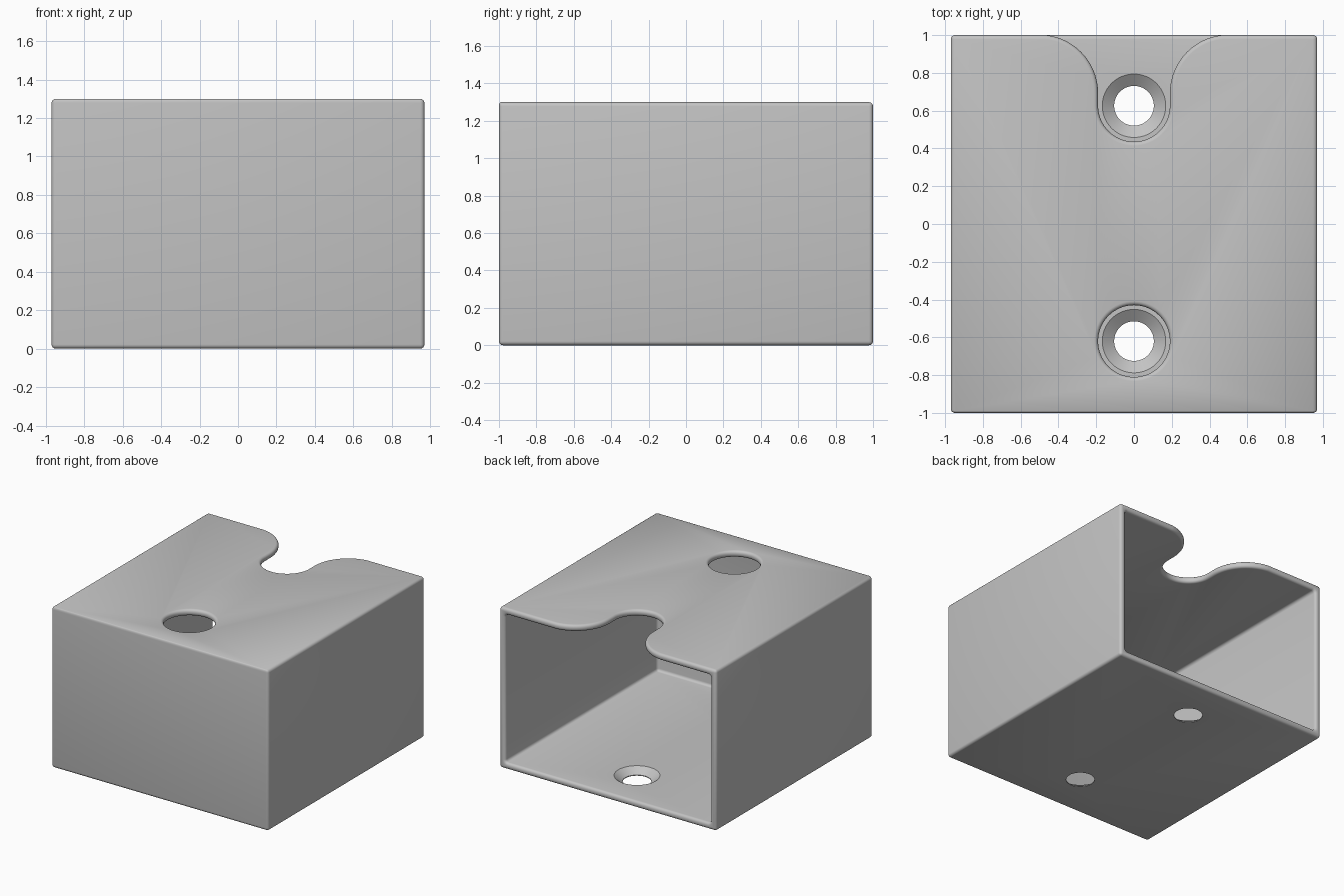
import bpy, bmesh
from math import sin, cos, pi, radians

old = bpy.data.objects.get("Cube")
if old:
    bpy.data.objects.remove(old, do_unlink=True)

W, D, H = 1.94, 2.0, 1.30      # outer size
T, R = 0.052, 0.022            # wall thickness, edge rounding
BACK_Y, FRONT_Y = 0.626, -0.62  # screw hole positions


def finish(name, bm):
    bmesh.ops.recalc_face_normals(bm, faces=bm.faces)
    mesh = bpy.data.meshes.new(name)
    bm.to_mesh(mesh)
    bm.free()
    obj = bpy.data.objects.new(name, mesh)
    bpy.context.collection.objects.link(obj)
    return obj


def box(name, lo, hi, rounding=0):
    bm = bmesh.new()
    bmesh.ops.create_cube(bm, size=1)
    for v in bm.verts:
        v.co = [a + (b - a) * (c + 0.5) for a, b, c in zip(lo, hi, v.co)]
    if rounding:
        bmesh.ops.bevel(bm, geom=bm.edges[:], offset=rounding, segments=4,
                        profile=0.5, affect='EDGES')
    return finish(name, bm)


def prism(name, outline, z0, z1):
    bm = bmesh.new()
    face = bm.faces.new([bm.verts.new((x, y, z0)) for x, y in outline])
    new = bmesh.ops.extrude_face_region(bm, geom=[face])["geom"]
    verts = [g for g in new if isinstance(g, bmesh.types.BMVert)]
    bmesh.ops.translate(bm, verts=verts, vec=(0, 0, z1 - z0))
    return finish(name, bm)


def lathe(name, y, profile, n=64):
    """Solid of revolution about a vertical axis, from (radius, z) pairs."""
    bm = bmesh.new()
    rings = [[bm.verts.new((r * cos(2 * pi * i / n), y + r * sin(2 * pi * i / n), z))
              for i in range(n)] for r, z in profile]
    for a, b in zip(rings, rings[1:]):
        for i in range(n):
            j = (i + 1) % n
            bm.faces.new((a[i], a[j], b[j], b[i]))
    bm.faces.new(rings[0])
    bm.faces.new(rings[-1])
    return finish(name, bm)


def arc(cx, cy, r, a0, a1, n):
    return [(cx + r * cos(radians(a0 + (a1 - a0) * i / n)),
             cy + r * sin(radians(a0 + (a1 - a0) * i / n))) for i in range(n + 1)]


# Outer shell
housing = box("housing", (-W / 2, -D / 2, 0), (W / 2, D / 2, H))
cutters = []


def cut(cutter):
    cutter.hide_render = True
    mod = housing.modifiers.new(cutter.name, 'BOOLEAN')
    mod.operation = 'DIFFERENCE'
    mod.solver = 'EXACT'
    mod.object = cutter
    cutters.append(cutter)


# Cavity open at the back
cut(box("cavity_cutter", (T - W / 2, T - D / 2, T), (W / 2 - T, D / 2 + 0.3, H - T), R))

# Flared notch in the rear edge of the top
flare = arc(0.5, 0.692, 0.31, 90, 180, 20)
right = [(0.5, 1.2)] + flare
left = [(-x, y) for x, y in flare]
bottom = arc(0, BACK_Y, 0.19, 0, -180, 32)
outline = [(-x, y) for x, y in right] + bottom[::-1] + right[::-1]
cut(prism("notch_cutter", outline, H - 0.3, H + 0.2))

# Access hole in the top
cut(lathe("access_hole_cutter", FRONT_Y, [(0.19, H - 0.3), (0.19, H + 0.2)]))

# Rounded edges
bevel = housing.modifiers.new("rounded_edges", 'BEVEL')
bevel.width = R
bevel.segments = 4
bevel.limit_method = 'ANGLE'
bevel.angle_limit = radians(40)
bevel.use_clamp_overlap = False

# Countersunk screw holes in the floor
for label, y in (("front", FRONT_Y), ("back", BACK_Y)):
    cut(lathe(label + "_screw_cutter", y,
              [(0.105, -0.1), (0.105, 0.006), (0.168, T), (0.168, T + 0.1)]))

# Apply the modifiers and drop the cutters
bpy.context.view_layer.update()
graph = bpy.context.evaluated_depsgraph_get()
mesh = bpy.data.meshes.new_from_object(housing.evaluated_get(graph))
housing.modifiers.clear()
housing.data = mesh
for c in cutters:
    bpy.data.objects.remove(c, do_unlink=True)

# Grey plastic
grey = bpy.data.materials.new("light_grey")
grey.use_nodes = True
colour = (0.55, 0.55, 0.55, 1)
grey.diffuse_color = colour
grey.node_tree.nodes["Principled BSDF"].inputs["Base Color"].default_value = colour
mesh.materials.clear()
mesh.materials.append(grey)

bpy.ops.object.select_all(action='DESELECT')
housing.select_set(True)
bpy.context.view_layer.objects.active = housing
bpy.ops.object.shade_smooth_by_angle(angle=radians(30))
